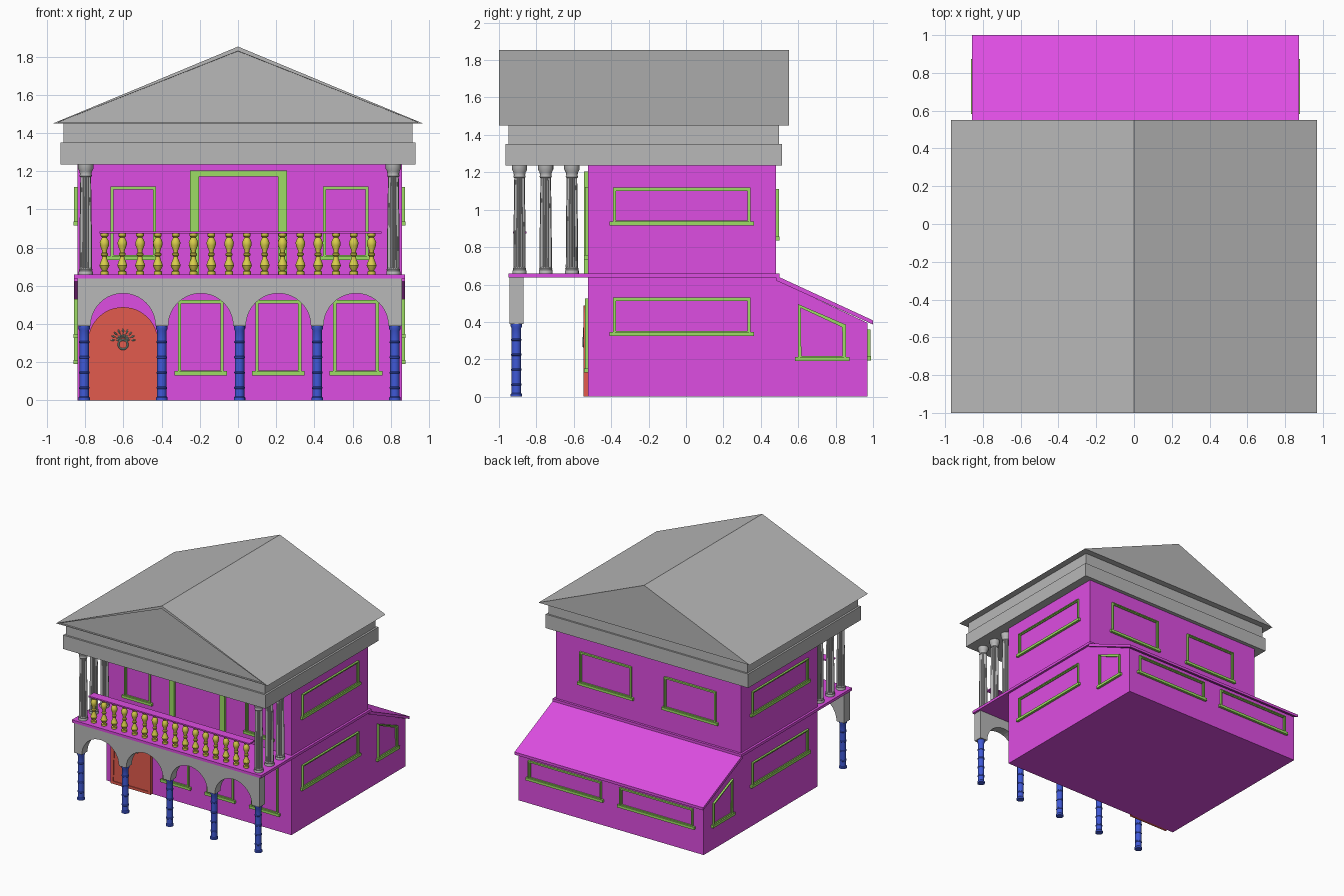
import bpy, bmesh, math
from mathutils import Vector, Matrix

if "Cube" in bpy.data.objects:
    bpy.data.objects.remove(bpy.data.objects["Cube"], do_unlink=True)


def material(name, *rgb):
    m = bpy.data.materials.new(name)
    m.use_nodes = True
    m.diffuse_color = (*rgb, 1)
    m.node_tree.nodes["Principled BSDF"].inputs["Base Color"].default_value = (*rgb, 1)
    return m


MAGENTA = material("magenta wall", 0.73, 0.075, 0.76)
GREY = material("grey stone", 0.48, 0.48, 0.48)
RED = material("red door", 0.76, 0.105, 0.075)
BLUE = material("blue column", 0.05, 0.1, 0.68)
YELLOW = material("yellow baluster", 0.7, 0.62, 0.07)
GREEN = material("green trim", 0.34, 0.72, 0.13)
SILVER = material("silver green metal", 0.35, 0.5, 0.42)

CX = 0.008           # middle of the walls
LEFT, RIGHT = CX - 0.85, CX + 0.85
FRONT, BACK, EXT = -0.525, 0.48, 0.97


def finish(name, bm, mat, smooth=False):
    me = bpy.data.meshes.new(name)
    bm.to_mesh(me)
    bm.free()
    me.materials.append(mat)
    ob = bpy.data.objects.new(name, me)
    bpy.context.collection.objects.link(ob)
    if smooth:
        bpy.ops.object.select_all(action='DESELECT')
        ob.select_set(True)
        bpy.context.view_layer.objects.active = ob
        bpy.ops.object.shade_smooth_by_angle(angle=math.radians(35))
    return ob


def add_box(bm, x0, x1, y0, y1, z0, z1):
    size = Matrix.Diagonal((x1 - x0, y1 - y0, z1 - z0, 1))
    mid = Matrix.Translation(((x0 + x1) / 2, (y0 + y1) / 2, (z0 + z1) / 2))
    bmesh.ops.create_cube(bm, size=1, matrix=mid @ size)


def box(name, mat, *bounds):
    bm = bmesh.new()
    add_box(bm, *bounds)
    return finish(name, bm, mat)


def prism(points, shift):
    """Closed solid from a flat outline swept along shift."""
    bm = bmesh.new()
    face = bm.faces.new([bm.verts.new(p) for p in points])
    a = [v for v in face.verts]
    b = [bm.verts.new(v.co + Vector(shift)) for v in a]
    bm.faces.new(b[::-1])
    for i in range(len(a)):
        j = (i + 1) % len(a)
        bm.faces.new((a[j], a[i], b[i], b[j]))
    bmesh.ops.recalc_face_normals(bm, faces=bm.faces[:])
    return bm


def along_x(name, mat, x0, x1, yz):
    return finish(name, prism([(x0, y, z) for y, z in yz], (x1 - x0, 0, 0)), mat)


def lathe(bm, profile, x, y, z, sides=16, flute=0):
    """Stack of rings; flute pulls every other point inward."""
    rings = []
    for r, h in profile:
        rings.append([bm.verts.new((x + r * (1 - flute * (i % 2)) * math.cos(math.tau * i / sides),
                                    y + r * (1 - flute * (i % 2)) * math.sin(math.tau * i / sides),
                                    z + h)) for i in range(sides)])
    for lo, hi in zip(rings, rings[1:]):
        for i in range(sides):
            j = (i + 1) % sides
            bm.faces.new((lo[i], lo[j], hi[j], hi[i]))
    bm.faces.new(rings[0][::-1])
    bm.faces.new(rings[-1])


def moulding(name, mat, points, normal, widths, depths, panel=0):
    """Stepped frame on a wall, with an optional raised panel in the middle."""
    n = Vector(normal)
    bm = bmesh.new()
    face = bm.faces.new([bm.verts.new(p) for p in points])
    face.normal_update()
    if face.normal.dot(n) < 0:
        face.normal_flip()
    steps = []
    for w, d in zip(widths, depths):
        ring = bmesh.ops.inset_individual(bm, faces=[face], thickness=w)["faces"]
        steps.append((ring, d))
    if panel:
        steps.append(([face], panel))
    else:
        bmesh.ops.delete(bm, geom=[face], context='FACES')
    for ring, d in steps:
        out = bmesh.ops.extrude_face_region(bm, geom=ring)["geom"]
        bmesh.ops.translate(bm, vec=n * d, verts=[v for v in out if isinstance(v, bmesh.types.BMVert)])
    return finish(name, bm, mat)


def window(name, side, u0, u1, z0, z1, z2=None):
    """Framed window with sill; z2 is the top height at u1 when the top slopes."""
    z2 = z1 if z2 is None else z2
    uz = [(u0, z0), (u1, z0), (u1, z2), (u0, z1)]
    wall = {"front": FRONT, "back": BACK, "extension": EXT, "left": LEFT, "right": RIGHT}[side]
    sign = -1 if side in ("front", "left") else 1
    sill = sorted((wall, wall + sign * 0.02))
    ends = (u0 - 0.018, u1 + 0.018)
    if side in ("left", "right"):
        pts, n = [(wall, u, z) for u, z in uz], (sign, 0, 0)
        box(name + "_sill", GREEN, *sill, *ends, z0 - 0.01, z0 + 0.012)
    else:
        pts, n = [(u, wall, z) for u, z in uz], (0, sign, 0)
        box(name + "_sill", GREEN, *ends, *sill, z0 - 0.01, z0 + 0.012)
    moulding(name + "_frame", GREEN, pts, n, (0.013, 0.011), (0.016, 0.009))


# House body with its lean-to at the back
along_x("house_walls", MAGENTA, LEFT, RIGHT,
        [(FRONT, 0), (EXT, 0), (EXT, 0.395), (BACK, 0.625), (BACK, 1.24), (FRONT, 1.24)])
along_x("lean_to_roof", MAGENTA, CX - 0.866, CX + 0.866,
        [(BACK, 0.648), (1.0, 0.408), (1.0, 0.386), (BACK, 0.622)])
box("balcony_floor", MAGENTA, CX - 0.868, CX + 0.868, -0.95, 0.5, 0.638, 0.66)

# Entablature and gabled roof with a recessed front pediment
box("lower_cornice", GREY, -0.93, 0.93, -0.965, 0.512, 1.235, 1.35)
box("upper_cornice", GREY, -0.914, 0.914, -0.95, 0.498, 1.35, 1.452)
bm = prism([(-0.97, -1, 1.45), (0.97, -1, 1.45), (0, -1, 1.853)], (0, 1.55, 0))
bm.normal_update()
gable = min(bm.faces, key=lambda f: f.normal.y)
bmesh.ops.inset_individual(bm, faces=[gable], thickness=0.023)
out = bmesh.ops.inset_individual(bm, faces=[gable], thickness=0.001)
bmesh.ops.translate(bm, vec=(0, 0.015, 0), verts=gable.verts[:])
finish("roof", bm, GREY)

# Arcade
PITCH, ARCH = 0.407, 0.17
outline = [(LEFT, 0.39)]
for i in range(4):
    mid = CX + (i - 1.5) * PITCH
    outline += [(mid - ARCH * math.cos(math.pi * k / 20), 0.39 + ARCH * math.sin(math.pi * k / 20))
                for k in range(21)]
outline += [(RIGHT, 0.39), (RIGHT, 0.64), (LEFT, 0.64)]
finish("arcade", prism([(x, -0.945, z) for x, z in outline], (0, 0.075, 0)), GREY)

# Blue ground-floor columns made of banded drums
profile = [(0.03, 0), (0.03, 0.014), (0.025, 0.02)]
for z in (0.065, 0.145, 0.225, 0.305):
    profile += [(0.025, z - 0.006), (0.028, z - 0.003), (0.028, z + 0.003), (0.025, z + 0.006)]
profile += [(0.025, 0.365), (0.03, 0.375), (0.03, 0.39)]
bm = bmesh.new()
for i in range(5):
    lathe(bm, profile, CX + (i - 2) * PITCH, -0.907, 0)
finish("arcade_columns", bm, BLUE, True)

# Fluted balcony columns
shafts, ends = bmesh.new(), bmesh.new()
for x in (CX - 0.806, CX + 0.806):
    for y in (-0.89, -0.75, -0.61):
        lathe(shafts, [(0.033, 0.69), (0.032, 0.9), (0.028, 1.18)], x, y, 0, 32, 0.14)
        lathe(ends, [(0.037, 0), (0.037, 0.015), (0.034, 0.02), (0.036, 0.027), (0.03, 0.035)], x, y, 0.658)
        lathe(ends, [(0.029, 0), (0.033, 0.006), (0.03, 0.014), (0.033, 0.03),
                     (0.041, 0.045), (0.041, 0.067)], x, y, 1.17)
finish("balcony_column_shafts", shafts, GREY)
finish("balcony_column_ends", ends, GREY, True)

# Balustrade
half = [(0.021, 0), (0.021, 0.014), (0.013, 0.02), (0.02, 0.032), (0.026, 0.045),
        (0.022, 0.06), (0.013, 0.082), (0.012, 0.094), (0.018, 0.1)]
upper = [(0.018, 0.108), (0.012, 0.114), (0.013, 0.125), (0.023, 0.15), (0.025, 0.166),
         (0.019, 0.182), (0.012, 0.193), (0.02, 0.2), (0.02, 0.215)]
bm = bmesh.new()
for i in range(16):
    lathe(bm, half + upper, (i - 7.5) * 0.0933, -0.89, 0.66, 14)
finish("balusters", bm, YELLOW, True)
box("balcony_rail", MAGENTA, -0.726, 0.752, -0.925, -0.853, 0.873, 0.884)

# Windows
for i in range(3):
    mid = CX + (i - 0.5) * PITCH
    window("front_lower_window_%d" % i, "front", mid - 0.12, mid + 0.12, 0.14, 0.525)
for s in (-1, 1):
    tag = "right" if s < 0 else "left"
    mid = CX + s * 0.557
    window("front_upper_window_" + tag, "front", mid - 0.12, mid + 0.12, 0.745, 1.12)
    mid = CX + s * 0.388
    window("back_upper_window_" + tag, "back", mid - 0.238, mid + 0.238, 0.845, 1.11)
    mid = CX + s * 0.42
    window("back_lower_window_" + tag, "extension", mid - 0.335, mid + 0.335, 0.205, 0.36)
for side in ("left", "right"):
    wall_name = "east" if side == "right" else "west"
    window(wall_name + "_upper_window", side, -0.39, 0.345, 0.925, 1.118)
    window(wall_name + "_lower_window", side, -0.39, 0.345, 0.335, 0.53)
    window(wall_name + "_lean_to_window", side, 0.6, 0.855, 0.2, 0.495, 0.385)

# Balcony doorway trim
bm = bmesh.new()
for s in (-1, 1):
    inner, outer = sorted((0.003 + s * 0.207, 0.003 + s * 0.254))
    add_box(bm, inner, outer, -0.545, FRONT, 0.66, 1.172)
add_box(bm, -0.251, 0.257, -0.545, FRONT, 1.172, 1.205)
finish("balcony_doorway", bm, GREEN)

# Arched front door
DX = CX - 1.5 * PITCH
arch = [(DX + 0.183 * math.cos(math.pi * k / 24), FRONT, 0.305 + 0.183 * math.sin(math.pi * k / 24))
        for k in range(25)]
moulding("front_door", RED, [(DX + 0.183, FRONT, 0)] + arch + [(DX - 0.183, FRONT, 0)],
         (0, -1, 0), (0.031,), (0.022,), 0.016)

# Door knocker: ring under a fan of leaves
bpy.ops.mesh.primitive_torus_add(major_segments=20, minor_segments=8, major_radius=0.024, minor_radius=0.005,
                                 location=(DX, -0.548, 0.292), rotation=(math.pi / 2, 0, 0))
bpy.context.object.name = "knocker_ring"
bpy.context.object.data.materials.append(SILVER)
bm = bmesh.new()
for k in range(9):
    a = math.pi * k / 8
    for r in (0.025, 0.054):
        place = Matrix.Translation((DX + r * math.cos(a), -0.545, 0.315 + r * 0.9 * math.sin(a)))
        leaf = Matrix.Rotation(-a, 4, 'Y') @ Matrix.Diagonal((0.013, 0.007, 0.005, 1))
        bmesh.ops.create_icosphere(bm, subdivisions=1, radius=1, matrix=place @ leaf)
finish("knocker_leaves", bm, SILVER, True)
